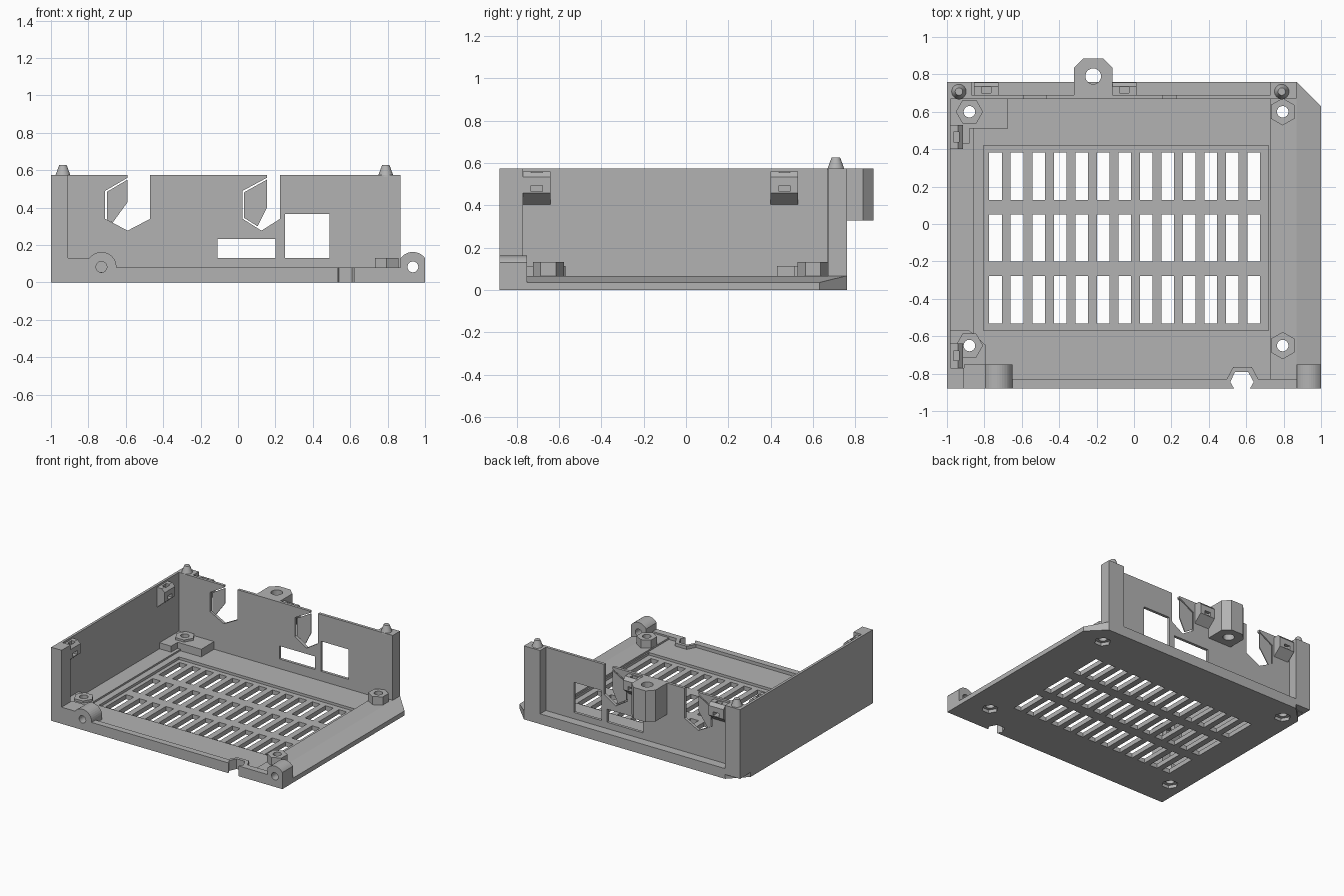
import bpy, bmesh, math
from mathutils import Vector

cube = bpy.data.objects.get("Cube")
if cube:
    bpy.data.objects.remove(cube, do_unlink=True)

grey = bpy.data.materials.new("light grey plastic")
grey.use_nodes = True
COLOUR = (0.45, 0.45, 0.45, 1)
grey.diffuse_color = COLOUR
grey.node_tree.nodes["Principled BSDF"].inputs["Base Color"].default_value = COLOUR


def make(name, bm):
    bmesh.ops.recalc_face_normals(bm, faces=bm.faces)
    mesh = bpy.data.meshes.new(name)
    bm.to_mesh(mesh)
    bm.free()
    mesh.materials.append(grey)
    ob = bpy.data.objects.new(name, mesh)
    bpy.context.collection.objects.link(ob)
    return ob


def add_prism(bm, pts, axis, lo, hi):
    """Extrude a flat outline along x (outline yz), y (outline xz) or z (outline xy)."""
    place = {"x": lambda a, b: (lo, a, b), "y": lambda a, b: (a, lo, b), "z": lambda a, b: (a, b, lo)}[axis]
    face = bm.faces.new([bm.verts.new(place(a, b)) for a, b in pts])
    new = bmesh.ops.extrude_face_region(bm, geom=[face])["geom"]
    step = Vector([(hi - lo) * (axis == k) for k in "xyz"])
    bmesh.ops.translate(bm, vec=step, verts=[v for v in new if isinstance(v, bmesh.types.BMVert)])


def rect(a0, a1, b0, b1):
    return [(a0, b0), (a1, b0), (a1, b1), (a0, b1)]


def ring(a, b, r, n=24, turn=0.0):
    return [(a + r * math.cos(turn + math.tau * i / n), b + r * math.sin(turn + math.tau * i / n)) for i in range(n)]


def solid(name, pts, axis, lo, hi):
    bm = bmesh.new()
    add_prism(bm, pts, axis, lo, hi)
    return make(name, bm)


def box(name, x0, x1, y0, y1, z0, z1):
    return solid(name, rect(x0, x1, y0, y1), "z", z0, z1)


def cut(ob, prisms):
    """Cut a list of (outline, axis, low, high) prisms out of a part."""
    for k, p in enumerate(prisms):
        tool = solid(ob.name + "_cutter", *p)
        tool.hide_render = True
        mod = ob.modifiers.new("cut", "BOOLEAN")
        mod.operation, mod.solver, mod.object = "DIFFERENCE", "EXACT", tool
        bpy.context.view_layer.update()
        graph = bpy.context.evaluated_depsgraph_get()
        mesh = bpy.data.meshes.new_from_object(ob.evaluated_get(graph))
        ob.modifiers.clear()
        ob.data = mesh
        bpy.data.objects.remove(tool, do_unlink=True)


HEX_SPOTS = [(x, y) for x in (-0.88, 0.795) for y in (-0.65, 0.6)]
BORES = [(ring(x, y, 0.031, 16), "z", -0.1, 0.3) for x, y in HEX_SPOTS]
NOTCH = ([(0.535, -0.9), (0.535, -0.88), (0.515, -0.845), (0.54, -0.79), (0.61, -0.79),
          (0.64, -0.845), (0.62, -0.88), (0.62, -0.9)], "z", -0.1, 0.3)
TOP = 0.575

# Floor plate with chamfered back corners, grille frame and hex pockets below
floor = solid("floor_plate", [(-1, -0.88), (1, -0.88), (1, 0.63), (0.87, 0.76), (-0.87, 0.76), (-1, 0.63)],
              "z", 0, 0.035)
cut(floor, BORES + [NOTCH])
cut(floor, [(ring(x, y, 0.06, 6), "z", -0.1, 0.025) for x, y in HEX_SPOTS])
upper = box("floor_frame", -0.98, 0.74, -0.84, 0.7, 0.03, 0.055)
cut(upper, BORES + [NOTCH, (rect(-0.805, 0.72, -0.57, 0.42), "z", -0.1, 0.3)])

# Ventilation grille: all slots in one cutter
slots = bmesh.new()
for row in range(3):
    for col in range(13):
        x, y = -0.74 + 0.115 * col, -0.405 + 0.33 * row
        add_prism(slots, rect(x - 0.034, x + 0.034, y - 0.126, y + 0.126), "z", -0.1, 0.2)
slot_tool = make("slot_cutter", slots)
slot_tool.hide_render = True
mod = floor.modifiers.new("slots", "BOOLEAN")
mod.operation, mod.solver, mod.object = "DIFFERENCE", "EXACT", slot_tool
bpy.context.view_layer.update()
floor.data = bpy.data.meshes.new_from_object(floor.evaluated_get(bpy.context.evaluated_depsgraph_get()))
floor.modifiers.clear()
bpy.data.objects.remove(slot_tool, do_unlink=True)

# Side ledges and sloping right flange
cut(box("left_ledge", -0.99, -0.855, -0.84, 0.68, 0.03, 0.068), BORES)
right = solid("right_flange", [(0.73, 0.03), (1, 0.03), (1, 0.036), (0.87, 0.068), (0.73, 0.068)], "y", -0.83, 0.76)
cut(right, BORES + [([(0.87, 0.76), (1, 0.63), (1.2, 0.63), (1.2, 0.9), (0.87, 0.9)], "z", -0.1, 0.3)])
box("back_ledge", -1, 0.87, 0.67, 0.76, 0.034, 0.08)

# Front lip with a thickened surround at the notch
cut(box("front_lip", -0.7, 0.9, -0.88, -0.83, 0, 0.08), [NOTCH])
cut(solid("notch_surround", [(0.49, -0.84), (0.53, -0.765), (0.63, -0.765), (0.67, -0.84)], "z", 0.03, 0.08), [NOTCH])

# Hinge bosses on the front edge
for name, x, x0, x1 in (("left_boss", -0.73, -0.91, -0.65), ("right_boss", 0.935, 0.87, 1.0)):
    r = 0.08
    half = math.acos(min(1, (x1 - x) / r))
    arc = [(x + r * math.cos(t), 0.083 + r * math.sin(t))
           for t in [half + (math.radians(144) - half) * i / 14 for i in range(15)]]
    arc = [(max(x0, a), b) for a, b in arc]
    boss = solid(name, [(x0, 0), (x1, 0)] + arc + [(x0, 0.13)], "y", -0.88, -0.75)
    cut(boss, [(ring(x, 0.083, 0.029), "y", -1, -0.7 if x > 0 else -0.77)])

# Raised pads and hexagonal screw standoffs
back_pad = solid("back_pad", [(-0.98, 0.43), (-0.88, 0.43), (-0.88, 0.51), (-0.675, 0.51), (-0.675, 0.68), (-0.98, 0.68)],
                 "z", 0.03, 0.115)
front_pad = solid("front_pad", [(-0.98, -0.8), (-0.79, -0.8), (-0.79, -0.65), (-0.88, -0.57), (-0.98, -0.57)],
                  "z", 0.03, 0.115)
cut(back_pad, BORES)
cut(front_pad, BORES)
for i, (x, y) in enumerate(HEX_SPOTS):
    turn = 0 if x < 0 else math.pi / 6
    cut(solid("hex_standoff_%d" % i, ring(x, y, 0.073, 6, turn), "z", 0.03, 0.132), [BORES[i]])

# Tall left wall and corner columns
solid("left_wall", [(-0.88, 0), (0.63, 0), (0.63, 0.035), (0.76, 0.035), (0.76, TOP), (-0.88, TOP)], "x", -1, -0.98)
box("front_left_column", -1, -0.91, -0.88, -0.77, 0, TOP)
box("back_left_column", -1, -0.87, 0.67, 0.76, 0.035, TOP)
box("back_right_column", 0.73, 0.87, 0.67, 0.76, 0.035, TOP)

# Back wall with ports and two hooked slots
wall = box("back_wall", -0.99, 0.8, 0.668, 0.69, 0.03, TOP)
hooks = [(-0.71, -0.59, -0.47, -0.59), (0.025, 0.155, 0.225, 0.125)]
cut(wall, [(rect(-0.11, 0.2, 0.13, 0.232), "y", 0.5, 0.9), (rect(0.25, 0.488, 0.13, 0.365), "y", 0.5, 0.9)])
for a, b, c, tip in hooks:
    cut(wall, [([(a, 0.34), (tip, 0.277), (c, 0.34), (c, 0.7), (b, 0.7), (b, 0.56), (a, 0.49)], "y", 0.5, 0.9)])
solid("left_hook_web", [(-0.7, 0.485), (-0.59, 0.55), (-0.59, 0.43), (-0.67, 0.32), (-0.7, 0.335)], "y", 0.683, 0.69)
solid("right_hook_web", [(0.033, 0.482), (0.155, 0.55), (0.155, 0.4), (0.105, 0.3), (0.033, 0.345)], "y", 0.683, 0.69)

# Snap sockets: wedge-bottomed blocks inside the left wall and outside the back wall
for i, y in enumerate((-0.705, 0.465)):
    clip = solid("side_clip_%d" % i, [(-0.985, 0.4), (-0.915, 0.46), (-0.915, 0.535), (-0.94, 0.56), (-0.985, 0.56)],
                 "y", y - 0.065, y + 0.065)
    cut(clip, [(rect(y - 0.026, y + 0.026, 0.465, 0.495), "x", -0.97, -0.8),
               (rect(-0.965, -0.935, y - 0.026, y + 0.026), "z", 0.47, 0.7)])
for i, x in enumerate((-0.79, -0.052)):
    clip = solid("back_clip_%d" % i, [(0.685, 0.4), (0.757, 0.46), (0.757, 0.535), (0.735, 0.56), (0.685, 0.56)],
                 "x", x - 0.065, x + 0.065)
    cut(clip, [(rect(x - 0.026, x + 0.026, 0.465, 0.495), "y", 0.7, 0.9),
               (rect(x - 0.026, x + 0.026, 0.7, 0.732), "z", 0.47, 0.7)])

# Mounting tab on the back
tab = solid("mounting_tab", [(-0.32, 0.685), (-0.115, 0.685), (-0.115, 0.835), (-0.165, 0.885), (-0.27, 0.885), (-0.32, 0.835)],
            "z", 0.33, TOP)
cut(tab, [(ring(-0.218, 0.79, 0.042), "z", 0.2, 0.7)])

# Locating pins on the back columns
for name, x in (("left_pin", -0.936), ("right_pin", 0.79)):
    bm = bmesh.new()
    bmesh.ops.create_cone(bm, cap_ends=True, segments=24, radius1=0.042, radius2=0.02, depth=0.06)
    bmesh.ops.translate(bm, vec=(x, 0.708, 0.597), verts=bm.verts)
    pin = make(name, bm)
    for p in pin.data.polygons:
        p.use_smooth = len(p.vertices) == 4
